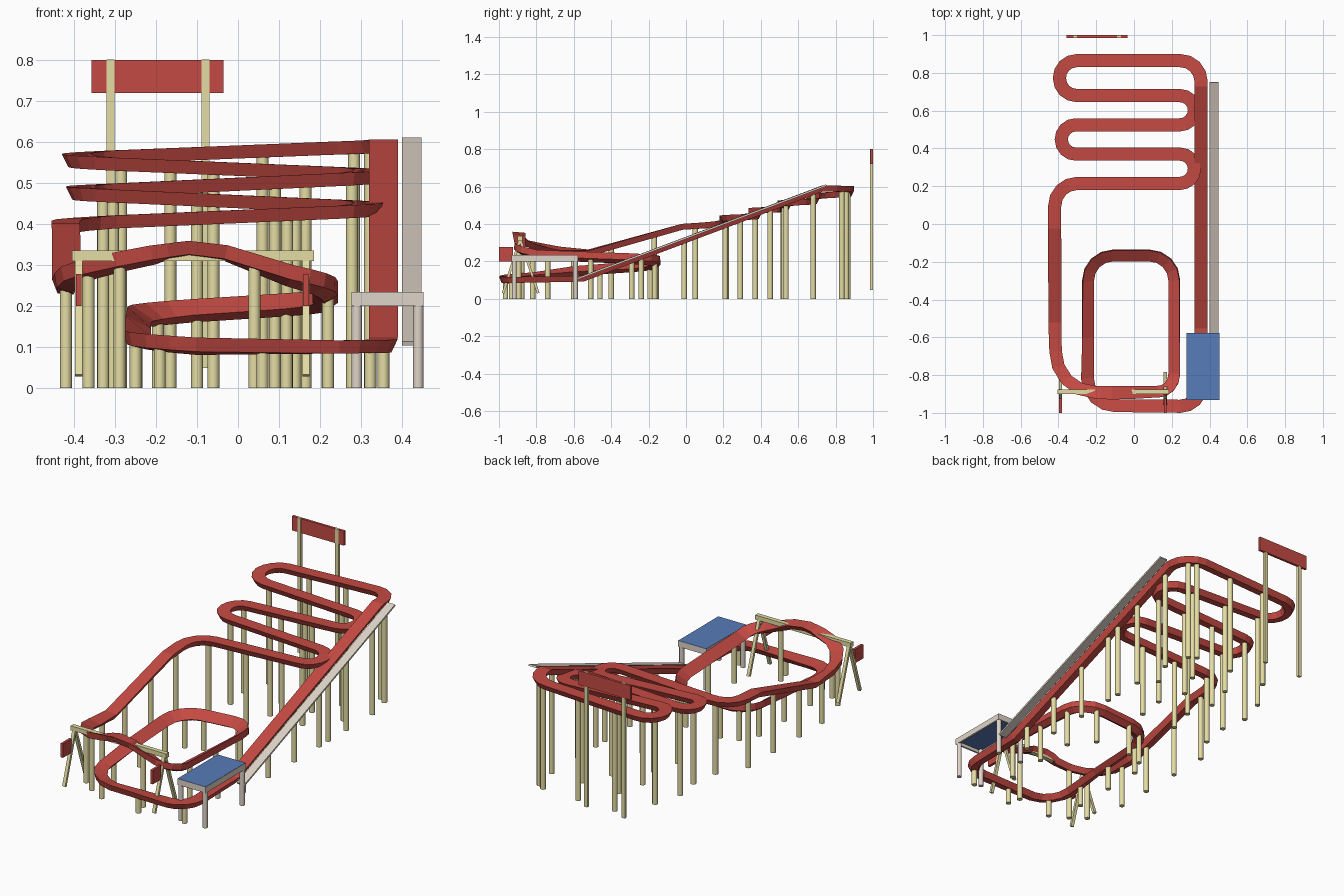
import bpy, bmesh, math
from mathutils import Vector, Matrix

if "Cube" in bpy.data.objects:
    bpy.data.objects.remove(bpy.data.objects["Cube"])


def material(name, rgb):
    m = bpy.data.materials.new(name)
    m.use_nodes = True
    m.diffuse_color = (*rgb, 1)
    m.node_tree.nodes["Principled BSDF"].inputs["Base Color"].default_value = (*rgb, 1)
    return m


red = material("track red", (0.56, 0.068, 0.056))
wood = material("pale wood", (0.78, 0.72, 0.37))
grey = material("warm grey", (0.74, 0.66, 0.58))
blue = material("deck blue", (0.095, 0.2, 0.48))


def finish(bm, name, mat):
    bmesh.ops.recalc_face_normals(bm, faces=bm.faces)
    mesh = bpy.data.meshes.new(name)
    bm.to_mesh(mesh)
    bm.free()
    mesh.materials.append(mat)
    ob = bpy.data.objects.new(name, mesh)
    bpy.context.collection.objects.link(ob)
    return ob


def box(name, mat, low, high):
    low, high = Vector(low), Vector(high)
    bm = bmesh.new()
    place = Matrix.Translation((low + high) / 2) @ Matrix.Diagonal((*(high - low), 1))
    bmesh.ops.create_cube(bm, size=1, matrix=place)
    return finish(bm, name, mat)


def beam(name, mat, start, end, width, depth):
    # rectangular bar between two points in one y-z plane
    start, end = Vector(start), Vector(end)
    axis = end - start
    angle = math.atan2(axis.z, axis.y)
    bm = bmesh.new()
    place = (Matrix.Translation((start + end) / 2) @ Matrix.Rotation(angle, 4, "X")
             @ Matrix.Diagonal((width, axis.length, depth, 1)))
    bmesh.ops.create_cube(bm, size=1, matrix=place)
    return finish(bm, name, mat)


def post(name, mat, x, y, top, radius=0.0145):
    bm = bmesh.new()
    bmesh.ops.create_cone(bm, cap_ends=True, segments=12, radius1=radius, radius2=radius,
                          depth=top, matrix=Matrix.Translation((x, y, top / 2)))
    ob = finish(bm, name, mat)
    for f in ob.data.polygons:
        f.use_smooth = abs(f.normal.z) < 0.5
    return ob


# Track corners: x, y, z, turn radius, bank in degrees
corners = [
    (.355, -.55, .108, 0, 0), (.355, .73, .59, 0, 0),
    (.355, .865, .59, .11, 0),
    (-.395, .865, .56, .092, 0), (-.395, .68, .55, .092, 0),
    (.32, .68, .52, .077, 0), (.32, .525, .512, .077, 0),
    (-.385, .525, .479, .077, 0), (-.385, .37, .472, .077, 0),
    (.32, .37, .44, .077, 0), (.32, .215, .432, .077, 0),
    (-.42, .215, .4, .12, 0), (-.42, -.02, .385, 0, 0),
    (-.42, -.52, .245, 0, 5), (-.42, -.895, .265, .22, 18),
    (-.17, -.895, .332, 0, 8), (-.12, -.895, .34, 0, 5), (-.03, -.895, .328, 0, 8),
    (.22, -.895, .235, .1, 28), (.22, -.16, .205, .14, 34),
    (-.25, -.16, .175, .14, 34), (-.25, -.6, .145, 0, 26),
    (-.25, -.965, .1, .15, 12), (.355, -.965, .1, .11, 0),
]

# Round the corners into one closed path
path = []


def add_point(p, bank):
    if not path or (path[-1][0] - p).length > 0.004:
        path.append((p, math.radians(bank)))


for i, (x, y, z, r, bank) in enumerate(corners):
    c = Vector((x, y, z))
    if r == 0:
        add_point(c, bank)
        continue
    before = Vector(corners[i - 1][:3])
    after = Vector(corners[(i + 1) % len(corners)][:3])
    a = c.lerp(before, r / (before - c).length)
    b = c.lerp(after, r / (after - c).length)
    for k in range(5):
        t = k / 4 * math.pi / 2
        p = a + b - c + (c - b) * math.cos(t) + (c - a) * math.sin(t)
        p.z = a.z + (b.z - a.z) * k / 4
        add_point(p, bank)

# Sweep a banked section, narrower underneath, along the path
half_top, half_bottom, half_height = 0.0345, 0.019, 0.016
profile = ((-half_bottom, -1), (half_bottom, -1), (half_top, 1), (-half_top, 1))
bm = bmesh.new()
rings = []
count = len(path)
for i, (p, bank) in enumerate(path):
    d1 = (p - path[i - 1][0]).normalized()
    d2 = (path[(i + 1) % count][0] - p).normalized()
    tangent = (d1 + d2).normalized()
    flat = Vector((tangent.y, -tangent.x, 0)).normalized()
    miter = 1 / max(0.7, tangent.dot(d1))
    up = flat.cross(tangent)
    side = (flat * math.cos(bank) + up * math.sin(bank)) * miter
    lift = (up * math.cos(bank) - flat * math.sin(bank)) * half_height
    rings.append([bm.verts.new(p + side * s + lift * u) for s, u in profile])
for i in range(count):
    r1, r2 = rings[i - 1], rings[i]
    for k in range(4):
        n = (k + 1) % 4
        bm.faces.new((r1[k], r1[n], r2[n], r2[k]))
finish(bm, "track", red)


def track_point(x, y):
    # closest point of the track to a place on the ground plan
    best = None
    for i in range(count):
        p, q = path[i - 1][0], path[i][0]
        d = (q - p).xy
        t = min(1, max(0, (Vector((x, y)) - p.xy).dot(d) / d.length_squared))
        s = p.lerp(q, t)
        gap = (s.xy - Vector((x, y))).length
        if best is None or gap < best[0]:
            best = (gap, s)
    return best[1]


# Round posts under the track: rows across, then rows along
across = {
    .865: (.285, .06, -.165), .83: (.32,), .68: (-.285, -.06, .165),
    .525: (.285, .09, -.1, -.33), .37: (-.305, -.06, .14), .29: (.355,),
    .215: (.12, -.1, -.33), -.16: (.12, -.1), -.2: (-.19,),
    -.83: (-.38,), -.9: (-.3, .04), -.93: (.32, -.19), -.965: (.06,),
}
along = {
    .355: (.68, .45, .21, -.01, -.24, -.46), -.42: (.05, -.17, -.4, -.6),
    .22: (-.74, -.51, -.29), -.25: (-.29, -.51, -.74),
}
places = [(x, y) for y, xs in across.items() for x in xs]
places += [(x, y) for x, ys in along.items() for y in ys]
for x, y in places:
    s = track_point(x, y)
    post("track_post", wood, s.x, s.y, s.z - 0.008)

# Walkway beside the climb
beam("walkway", grey, (.424, -.58, .108), (.424, .75, .607), .047, .01)

# Boarding platform: deck, rim and legs
x0, x1, y0, y1 = .277, .453, -.932, -.577
box("platform_deck", blue, (x0 + .001, y0 + .001, .218), (x1 - .001, y1 - .001, .2345))
for x in (x0, x1 - .01):
    box("platform_side_rim", grey, (x, y0, .2), (x + .01, y1, .2335))
for y in (y0, y1 - .01):
    box("platform_end_rim", grey, (x0, y, .2), (x1, y + .01, .2335))
for x in (x0 + .013, x1 - .013):
    for y in (y0 + .014, y1 - .014):
        post("platform_leg", grey, x, y, .218, .013)

# Gantry across the front: beam, splayed legs and side panels
box("gantry_beam", wood, (-.405, -.9, .31), (.185, -.875, .335))
for x in (-.389, .166):
    for foot in (-.978, -.79):
        beam("gantry_leg", wood, (x, -.887, .318), (x, foot, .03), .018, .014)
    box("gantry_panel", red, (x - .007, -1, .2), (x + .007, -.925, .278))

# Sign board on two posts at the back
box("sign_board", red, (-.357, .986, .72), (-.035, 1, .8))
for x in (-.311, -.079):
    box("sign_post", wood, (x - .01, .984, .048), (x + .01, .999, .801))
